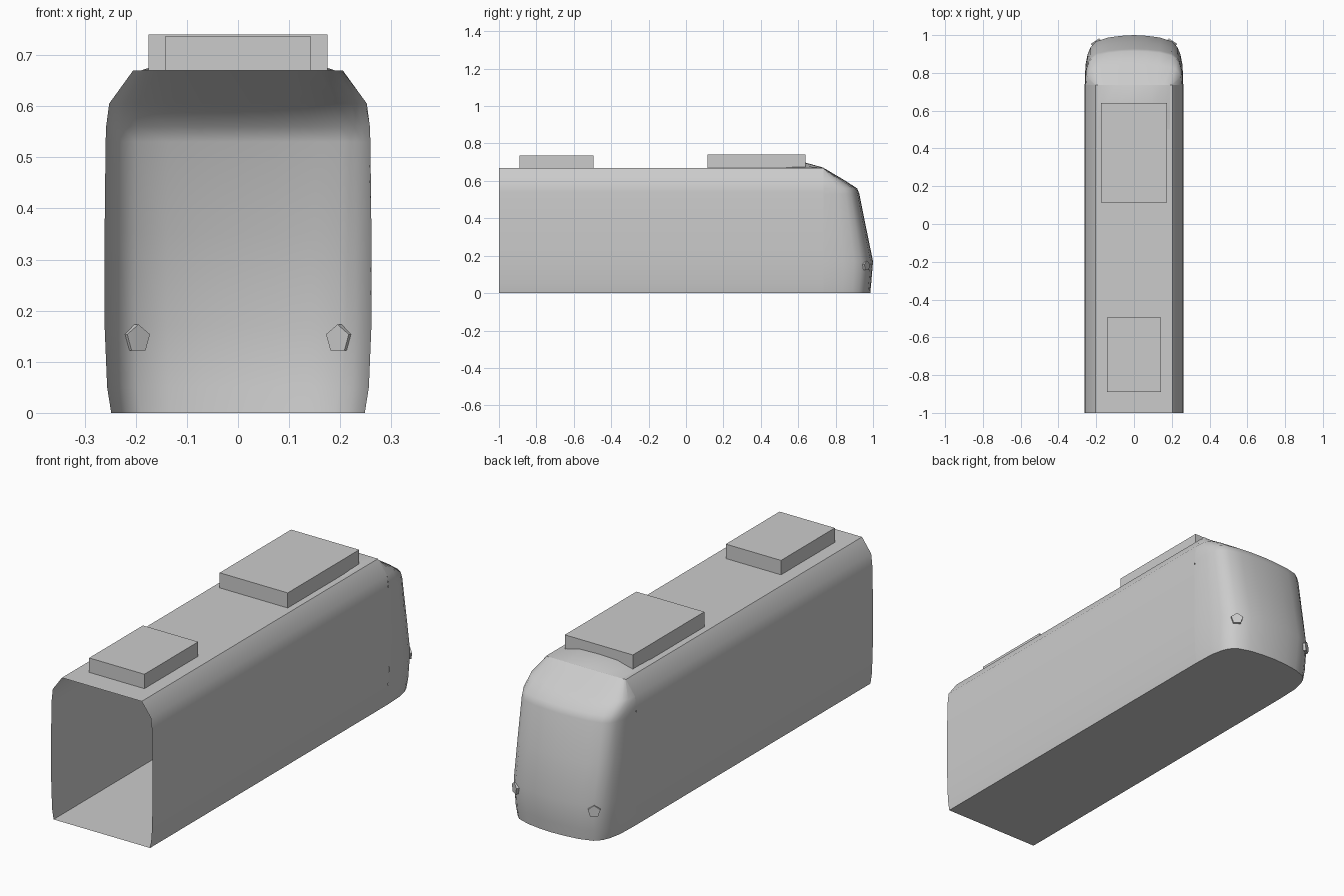
import bpy, bmesh, math
from mathutils import Vector

cube = bpy.data.objects.get("Cube")
if cube:
    bpy.data.objects.remove(cube)

grey = bpy.data.materials.new("plain grey")
grey.use_nodes = True
grey.diffuse_color = (0.6, 0.6, 0.6, 1)
grey.node_tree.nodes["Principled BSDF"].inputs["Base Color"].default_value = (0.6, 0.6, 0.6, 1)


def make_object(name, bm, angle=None, fix_normals=True):
    bmesh.ops.remove_doubles(bm, verts=bm.verts, dist=0.0005)
    if fix_normals:
        bmesh.ops.recalc_face_normals(bm, faces=bm.faces)
    mesh = bpy.data.meshes.new(name)
    bm.to_mesh(mesh)
    bm.free()
    mesh.materials.append(grey)
    obj = bpy.data.objects.new(name, mesh)
    bpy.context.collection.objects.link(obj)
    if angle:
        bpy.ops.object.select_all(action='DESELECT')
        obj.select_set(True)
        bpy.context.view_layer.objects.active = obj
        bpy.ops.object.shade_smooth_by_angle(angle=math.radians(angle))
    return obj


def skin(bm, rows):
    # Bridge equal-length rows of points with quads
    grid = [[bm.verts.new(p) for p in row] for row in rows]
    for a, b in zip(grid, grid[1:]):
        for i in range(len(a) - 1):
            bm.faces.new((a[i], a[i + 1], b[i + 1], b[i]))
    return grid


JOIN = 0.735   # where the body meets the nose

# Body shell: constant section, open at both ends
half = [(0.248, 0), (0.256, 0.05), (0.261, 0.2), (0.261, 0.35),
        (0.259, 0.54), (0.252, 0.605), (0.205, 0.67)]
section = half + [(-x, z) for x, z in reversed(half)]
section.append(section[0])
bm = bmesh.new()
skin(bm, [[(x, y, z) for x, z in section] for y in (-1, JOIN)])
make_object("body_shell", bm, 40)

# Nose: rows of (height, half width, front reach) wrapped around a rounded plan
levels = [(0, 0.248, 0.985), (0.05, 0.256, 0.99), (0.17, 0.261, 1.0),
          (0.35, 0.261, 0.963), (0.53, 0.259, 0.927), (0.56, 0.258, 0.915),
          (0.605, 0.252, 0.845), (0.67, 0.205, JOIN)]
plan = [(1, 0), (0.985, 0.4), (0.94, 0.62), (0.88, 0.76),
        (0.77, 0.87), (0.53, 0.95), (0.27, 0.985), (0, 1)]
plan += [(-x, y) for x, y in reversed(plan[:-1])]
bm = bmesh.new()
grid = skin(bm, [[(w * px, JOIN + (reach - JOIN) * py, z) for px, py in plan]
                 for z, w, reach in levels])
bm.faces.new(grid[0])
make_object("nose", bm, 60)

# Roof fairing rising from the nose to the front roof unit
bm = bmesh.new()
across = [(-1, 0), (-0.85, 0.3), (-0.5, 0.9), (0, 1), (0.5, 0.9), (0.85, 0.3), (1, 0)]
skin(bm, [[(0.19 * x, y, 0.67 + rise * k) for x, k in across]
          for y, rise in ((0.5, 0.001), (0.57, 0.02), (0.63, 0.03), (JOIN, 0.001))])
make_object("roof_fairing", bm, 40)


# Roof units
def box(name, half_width, y0, y1, z0, z1):
    bm = bmesh.new()
    bmesh.ops.create_cube(bm, size=1)
    for v in bm.verts:
        v.co = (v.co.x * 2 * half_width, y0 + (v.co.y + 0.5) * (y1 - y0),
                z0 + (v.co.z + 0.5) * (z1 - z0))
    make_object(name, bm)


box("front_roof_unit", 0.175, 0.115, 0.64, 0.67, 0.74)
box("rear_roof_unit", 0.142, -0.89, -0.495, 0.67, 0.737)

# Five-sided lamps on the nose corners
for name, side in (("left_lamp", 1), ("right_lamp", -1)):
    bm = bmesh.new()
    bmesh.ops.create_cone(bm, cap_ends=True, segments=5, radius1=0.028,
                          radius2=0.028, depth=0.02)
    facing = Vector((side * 0.55, 0.83, 0))
    turn = facing.to_track_quat('Z', 'Y').to_matrix()
    for v in bm.verts:
        v.co = turn @ v.co + Vector((side * 0.2, 0.96, 0.145))
    make_object(name, bm)
